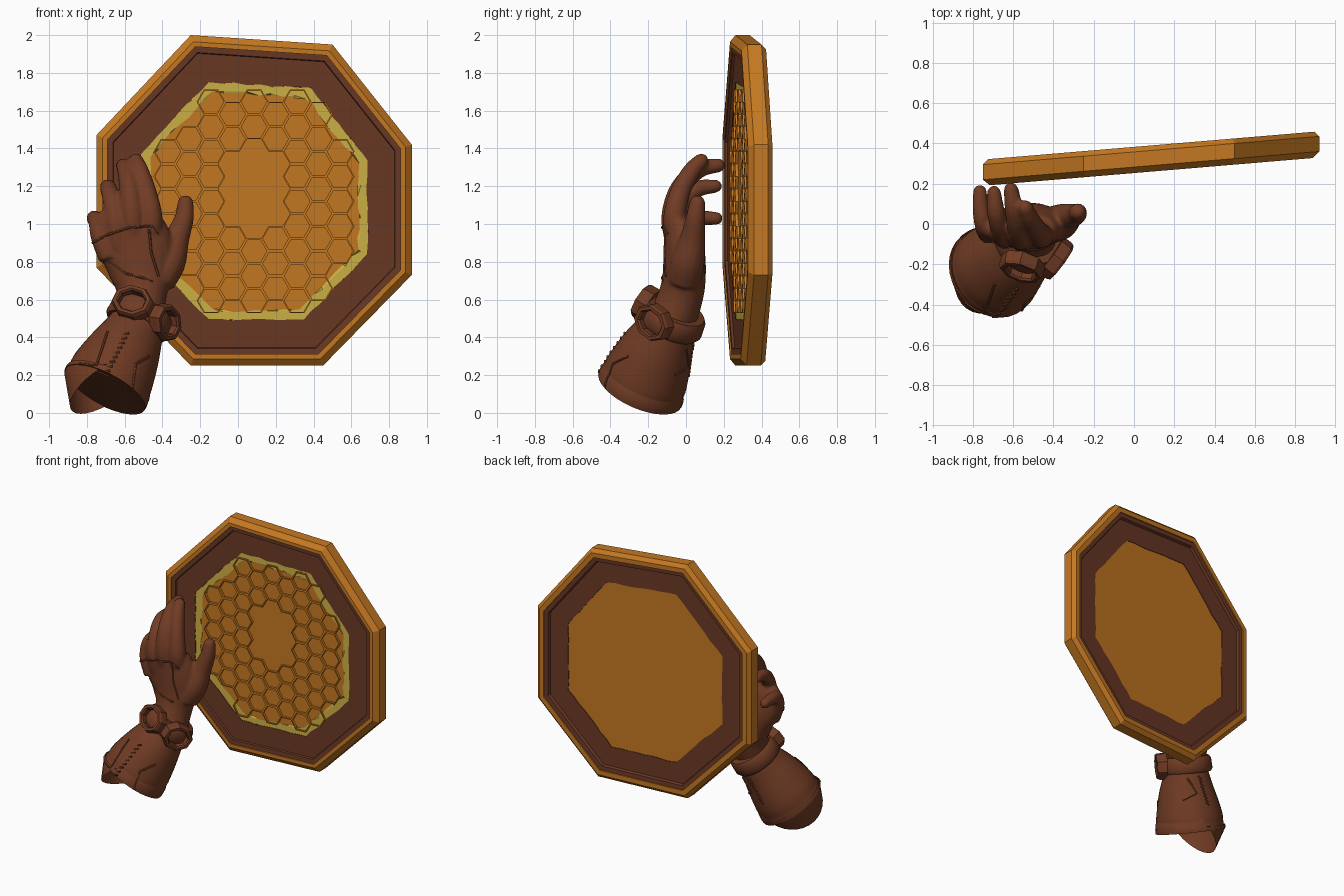
import bpy, bmesh, math, random
from mathutils import Vector
from mathutils.bvhtree import BVHTree

random.seed(4)
if "Cube" in bpy.data.objects:
    bpy.data.objects.remove(bpy.data.objects["Cube"])


def material(name, rgb):
    m = bpy.data.materials.new(name)
    m.use_nodes = True
    m.diffuse_color = (*rgb, 1)
    m.node_tree.nodes["Principled BSDF"].inputs["Base Color"].default_value = (*rgb, 1)
    return m


honey = material("honey orange", (0.56, 0.19, 0.016))
wood = material("dark brown wood", (0.145, 0.040, 0.018))
leather = material("brown leather", (0.165, 0.045, 0.018))
wax = material("pale yellow wax", (0.62, 0.44, 0.06))


def add_loft(bm, rings, cap=True, wrap=False):
    """Bridge equal rings of points; cap the ends or close the loop."""
    vs = [[bm.verts.new(p) for p in r] for r in rings]
    faces, n = [], len(vs[0])
    for a, b in zip(vs, vs[1:] + ([vs[0]] if wrap else [])):
        for i in range(n):
            j = (i + 1) % n
            faces.append(bm.faces.new((a[i], a[j], b[j], b[i])))
    if cap and not wrap:
        faces += [bm.faces.new(vs[0]), bm.faces.new(vs[-1])]
    return faces


def finish(name, bm, *mats, smooth=False):
    bmesh.ops.recalc_face_normals(bm, faces=bm.faces)
    me = bpy.data.meshes.new(name)
    bm.to_mesh(me)
    bm.free()
    for m in mats:
        me.materials.append(m)
    ob = bpy.data.objects.new(name, me)
    bpy.context.collection.objects.link(ob)
    if smooth:
        bpy.ops.object.select_all(action="DESELECT")
        ob.select_set(True)
        bpy.context.view_layer.objects.active = ob
        bpy.ops.object.shade_smooth_by_angle(angle=math.radians(40))
    return ob


def loft(name, rings, mat, wrap=False, cap=True, smooth=False):
    bm = bmesh.new()
    add_loft(bm, rings, cap, wrap)
    return finish(name, bm, mat, smooth=smooth)


# ---- Shield: slightly turned irregular octagon ----
MID = Vector((0.085, 1.12))
OCT = [Vector(p) for p in ((-.25, 2), (.5, 1.95), (.92, 1.42), (.92, .73),
                           (.45, .25), (-.25, .25), (-.75, .77), (-.75, 1.47))]


def on_shield(x, z, d):
    return Vector((x, 0.325 + 0.084 * (x - MID.x) + d, z))


def oct_ring(scale, d, parts=1, jitter=0):
    ring = []
    for i, a in enumerate(OCT):
        for k in range(parts):
            p = a.lerp(OCT[(i + 1) % 8], k / parts)
            s = scale + random.uniform(-jitter, jitter)
            ring.append(on_shield(*(MID + (p - MID) * s), d))
    return ring


def oct_scale(p):
    """How far out a point lies: 1 on the rim."""
    best = 0
    for i, a in enumerate(OCT):
        e = OCT[(i + 1) % 8] - a
        nrm = Vector((-e.y, e.x))
        best = max(best, (p - MID).dot(nrm) / (a - MID).dot(nrm))
    return best


def oct_band(name, profile, mat, parts=1, jitter=0):
    return loft(name, [oct_ring(s, d, parts, jitter) for s, d in profile], mat, wrap=True)


oct_band("shield_rim", [(.93, -.065), (.96, -.065), (1, -.035), (1, .04),
                        (.97, .065), (.93, .065)], honey)
for side in (-1, 1):
    oct_band("rim_trim", [(.932, .03 * side), (.932, .057 * side),
                          (.895, .055 * side), (.885, .03 * side)], wood)
oct_band("shield_board", [(.92, -.042), (.72, -.042), (.72, .036), (.92, .036)], wood, 8, .006)
loft("honey_panel", [oct_ring(.74, -.034), oct_ring(.74, .032)], honey)
oct_band("wax_border", [(.725, -.036), (.725, -.039), (.665, -.039), (.665, -.036)], wax, 8, .012)

# ---- Honeycomb walls, bare in the middle ----
CELL = 0.076


def hex_ring(c, r, d):
    return [on_shield(c.x + r * math.cos(a * math.pi / 3),
                      c.y + r * math.sin(a * math.pi / 3), d) for a in range(6)]


bm = bmesh.new()
for col in range(-6, 7):
    for row in range(-6, 7):
        c = MID + Vector((col * 1.5 * CELL, (row + (col % 2) / 2) * CELL * math.sqrt(3)))
        if oct_scale(c) > .66 or (c - MID - Vector((-.01, .06))).length < .22:
            continue
        add_loft(bm, [hex_ring(c, CELL, -.034), hex_ring(c, CELL, -.05),
                      hex_ring(c, CELL * .89, -.05), hex_ring(c, CELL * .89, -.034)], wrap=True)
finish("honeycomb", bm, honey)


# ---- Tubes for the glove ----
def tube_rings(path, sides=20, steps=4, rounded=False):
    """Smoothly swept ellipses; each path point is x, y, z, width, depth."""
    p = [Vector(q if len(q) == 5 else (*q, q[-1])) for q in path]
    p = [2 * p[0] - p[1]] + p + [2 * p[-1] - p[-2]]
    pts = []
    for i in range(1, len(p) - 2):
        for k in range(steps):
            t = k / steps
            pts.append(.5 * (2 * p[i] + (p[i + 1] - p[i - 1]) * t
                             + (2 * p[i - 1] - 5 * p[i] + 4 * p[i + 1] - p[i + 2]) * t ** 2
                             + (3 * p[i] - p[i - 1] - 3 * p[i + 1] + p[i + 2]) * t ** 3))
    pts.append(p[-2])
    if rounded:
        last, r = pts[-1], pts[-1][3]
        d = (last - pts[-2]).to_3d().normalized()
        for ang in (.5, 1, 1.4):
            c = last.to_3d() + d * r * math.sin(ang)
            pts.append(Vector((*c, r * math.cos(ang), r * math.cos(ang))))
    rings = []
    for i, q in enumerate(pts):
        t = (pts[min(i + 1, len(pts) - 1)].to_3d() - pts[max(i - 1, 0)].to_3d()).normalized()
        u = (Vector((1, 0, 0)) - t * t.x).normalized()
        v = t.cross(u)
        rings.append([q.to_3d() + u * q[3] * math.cos(a) + v * q[4] * math.sin(a)
                      for a in (2 * math.pi * k / sides for k in range(sides))])
    return rings


# ---- Hand: palm, four curled fingers and thumb fused together ----
palm = [(-.53, -.09, .45, .14, .13), (-.51, -.03, .61, .13, .12), (-.51, -.01, .72, .165, .115),
        (-.53, -.01, .85, .195, .11), (-.58, -.025, .98, .19, .09), (-.58, -.03, 1.06, .15, .06)]
fingers = [
    [(-.47, -.04, .9, .06), (-.46, -.06, 1.03, .062), (-.485, -.03, 1.17, .054),
     (-.52, .03, 1.28, .048), (-.54, .08, 1.335, .04)],
    [(-.55, -.05, .9, .06), (-.56, -.07, 1.04, .062), (-.575, -.03, 1.19, .054),
     (-.595, .07, 1.29, .047), (-.61, .17, 1.31, .038)],
    [(-.63, -.05, .88, .06), (-.645, -.06, 1.0, .058), (-.665, -.02, 1.11, .05),
     (-.685, .06, 1.185, .045), (-.695, .155, 1.2, .036)],
    [(-.68, -.04, .82, .06), (-.725, -.035, .93, .055), (-.745, 0, 1.01, .048),
     (-.76, .07, 1.03, .042), (-.765, .16, 1.03, .035)],
    [(-.42, -.01, .7, .09), (-.365, .01, .8, .09), (-.325, .035, .92, .068),
     (-.285, .05, 1.03, .052), (-.278, .06, 1.11, .043)]]
bm = bmesh.new()
add_loft(bm, tube_rings(palm))
for f in fingers:
    add_loft(bm, tube_rings(f, 14, rounded=True))
hand = finish("glove_hand", bm, leather)
mod = hand.modifiers.new("fuse", "REMESH")
mod.mode, mod.voxel_size, mod.use_smooth_shade = "VOXEL", .011, True
mod = hand.modifiers.new("soften", "SMOOTH")
mod.factor, mod.iterations = .5, 5

# ---- Flared cuff with hem and honey lining ----
outer = [(-.51, -.07, .52, .135), (-.55, -.105, .43, .16), (-.60, -.155, .33, .195),
         (-.66, -.205, .215, .225), (-.69, -.23, .155, .228), (-.693, -.233, .148, .238),
         (-.705, -.243, .125, .238)]
inner = [(-.705, -.243, .125, .2), (-.66, -.205, .215, .19), (-.6, -.155, .33, .16)]
bm = bmesh.new()
rings = tube_rings(outer, 32)
count = len(rings)
for k, f in enumerate(add_loft(bm, rings + tube_rings(inner, 32))):
    if k >= count * 32 and f.calc_center_median().z < .5:
        f.material_index = 1
cuff = finish("glove_cuff", bm, leather, honey, smooth=True)

# ---- Wrist strap and two eight-sided buckles ----
WRIST = Vector((-.52, -.07, .5))
AXIS = Vector((.41, .37, .83)).normalized()


def around(c, u, v, a, b, n=8, turn=math.pi / 8):
    return [c + u * a * math.cos(turn + k * 2 * math.pi / n)
            + v * b * math.sin(turn + k * 2 * math.pi / n) for k in range(n)]


U = AXIS.cross(Vector((0, 1, 0))).normalized()
V = AXIS.cross(U)
loft("wrist_strap", [around(WRIST + AXIS * h, U, V, r, r, 32, 0) for h, r in
                     ((-.055, .13), (-.055, .165), (-.035, .178), (.035, .172),
                      (.055, .158), (.055, .12))], leather, wrap=True, smooth=True)
for out in ((-.04, -.15, .08), (.12, -.10, -.03)):
    d = Vector(out)
    d = (d - AXIS * d.dot(AXIS)).normalized()
    c, t = WRIST + d * .165, AXIS.cross(d)
    loft("strap_buckle", [around(c + d * h, t, AXIS, .115 * s, .095 * s) for s, h in
                          ((1, -.03), (1, .025), (.92, .04), (.74, .04), (.66, .03), (.66, -.03))],
         leather, wrap=True)

# ---- Raised seams and stitches laid on the leather ----
deps = bpy.context.evaluated_depsgraph_get()
trees = [BVHTree.FromObject(o, deps) for o in (hand, cuff)]


def seam(name, tree, pts, back=False, stitched=False):
    sgn = -1 if back else 1
    hits = []
    for a, b in zip(pts, pts[1:]):
        for k in range(9):
            q = Vector(a).lerp(Vector(b), k / 8.01)
            hit = tree.ray_cast(Vector((q.x, -sgn, q.y)), Vector((0, sgn, 0)))[0]
            if hit and (not hits or (hit - hits[-1]).length > .002):
                hits.append(hit)
    bm = bmesh.new()
    if stitched:
        for h in hits:
            add_loft(bm, tube_rings([(h.x - .014, h.y, h.z - .004, .007),
                                     (h.x + .014, h.y, h.z + .004, .007)], 6, 1))
    elif len(hits) > 1:
        add_loft(bm, tube_rings([(*h, .007) for h in hits], 6, 1))
    finish(name, bm, leather)


seam("knuckle_seam", trees[0], [(-.77, .9), (-.7, .94), (-.58, .98), (-.46, .99), (-.42, .95)])
seam("thumb_seam", trees[0], [(-.47, .97), (-.46, .85), (-.42, .72)])
seam("palm_seam", trees[0], [(-.68, .8), (-.6, .74), (-.45, .7)])
seam("left_panel_seam", trees[1], [(-.84, .26), (-.75, .25), (-.69, .43)])
seam("right_panel_seam", trees[1], [(-.56, .12), (-.54, .26), (-.47, .3)])
seam("front_stitches", trees[1], [(-.59, .42), (-.69, .22)], stitched=True)
seam("back_stitches", trees[1], [(-.55, .36), (-.64, .2)], back=True, stitched=True)
seam("back_panel_seam", trees[1], [(-.48, .2), (-.55, .25), (-.47, .34)], back=True)
